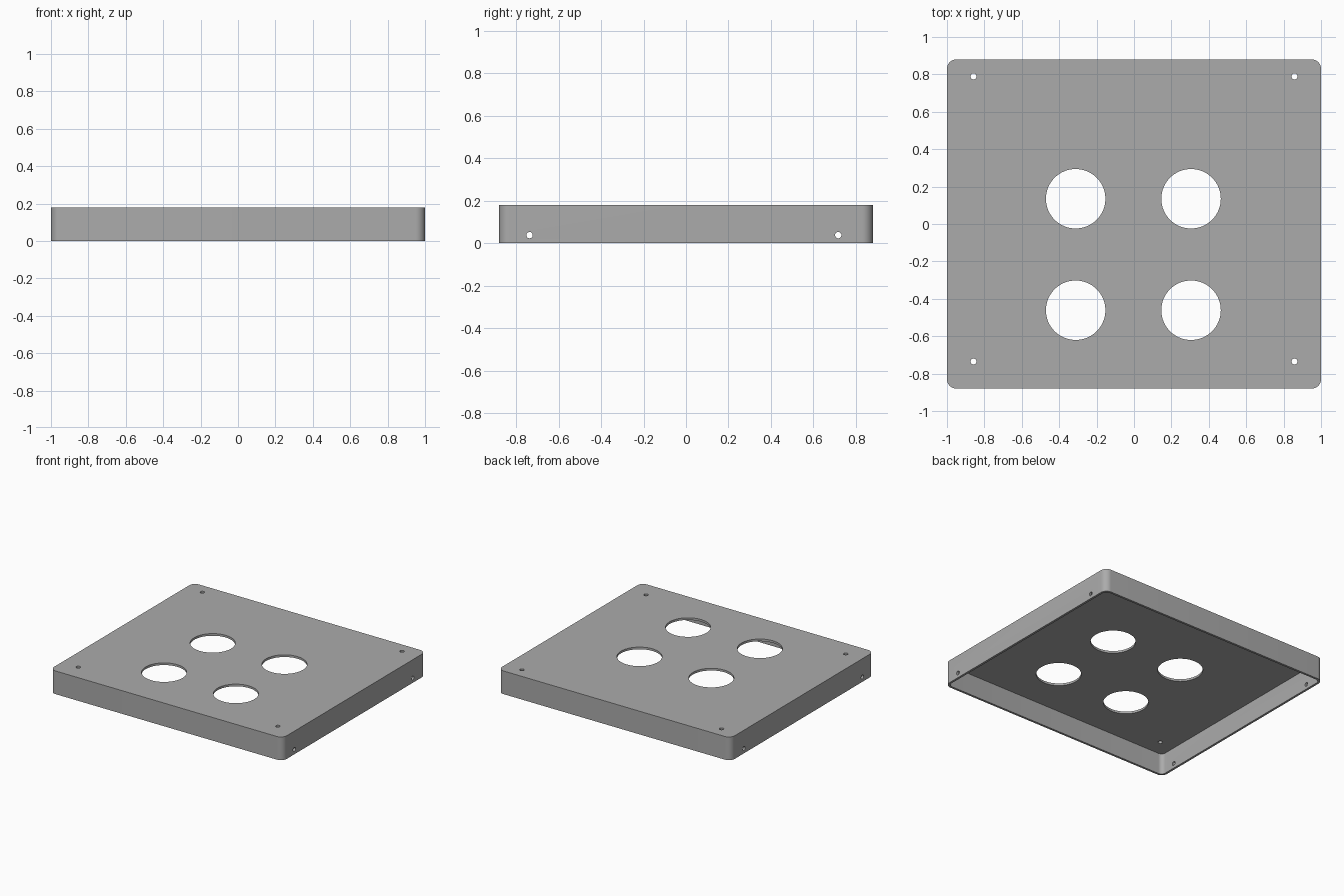
import bpy, bmesh, math
from mathutils import Matrix

cube = bpy.data.objects.get("Cube")
if cube:
    bpy.data.objects.remove(cube, do_unlink=True)

HALF_X, HALF_Y, HEIGHT = 1.0, 0.88, 0.18
WALL, CORNER = 0.017, 0.05

grey = bpy.data.materials.new("plain_grey")
grey.use_nodes = True
colour = (0.41, 0.41, 0.41, 1)
grey.diffuse_color = colour
grey.node_tree.nodes["Principled BSDF"].inputs["Base Color"].default_value = colour


def make_object(name, bm):
    bmesh.ops.recalc_face_normals(bm, faces=bm.faces)
    mesh = bpy.data.meshes.new(name)
    bm.to_mesh(mesh)
    bm.free()
    mesh.materials.append(grey)
    obj = bpy.data.objects.new(name, mesh)
    bpy.context.collection.objects.link(obj)
    return obj


def rounded_block(name, hx, hy, radius, z0, z1, steps=10):
    """Upright block with rounded vertical corners."""
    bm = bmesh.new()
    ring = []
    for i, (sx, sy) in enumerate([(1, 1), (-1, 1), (-1, -1), (1, -1)]):
        for k in range(steps + 1):
            a = math.pi / 2 * (i + k / steps)
            ring.append(bm.verts.new((sx * (hx - radius) + radius * math.cos(a),
                                      sy * (hy - radius) + radius * math.sin(a), z0)))
    base = bm.faces.new(ring)
    top = bmesh.ops.extrude_face_region(bm, geom=[base])["geom"]
    verts = [g for g in top if isinstance(g, bmesh.types.BMVert)]
    bmesh.ops.translate(bm, verts=verts, vec=(0, 0, z1 - z0))
    return make_object(name, bm)


def drills(name, centres, radius, depth, segments, axis="Z"):
    """Round cutters, all along one axis."""
    bm = bmesh.new()
    turn = Matrix.Rotation(math.pi / 2, 4, "Y") if axis == "X" else Matrix()
    for c in centres:
        bmesh.ops.create_cone(bm, cap_ends=True, segments=segments, radius1=radius,
                              radius2=radius, depth=depth,
                              matrix=Matrix.Translation(c) @ turn)
    return make_object(name, bm)


# Open-bottomed cover and everything cut out of it
cover = rounded_block("cover", HALF_X, HALF_Y, CORNER, 0, HEIGHT)
cutters = [
    rounded_block("hollow", HALF_X - WALL, HALF_Y - WALL, CORNER - WALL, -0.1, HEIGHT - WALL),
    drills("large_openings", [(x, y, HEIGHT) for x in (-0.312, 0.305) for y in (-0.461, 0.135)],
           0.159, 0.1, 64),
    drills("top_screw_holes", [(x, y, HEIGHT) for x in (-0.858, 0.858) for y in (-0.735, 0.789)],
           0.016, 0.1, 24),
    drills("side_screw_holes", [(x, y, 0.038) for x in (-HALF_X, HALF_X) for y in (-0.737, 0.717)],
           0.015, 0.1, 24, "X"),
]
for cutter in cutters:
    mod = cover.modifiers.new(cutter.name, "BOOLEAN")
    mod.operation, mod.solver, mod.object = "DIFFERENCE", "EXACT", cutter

# Bake the cuts and discard the cutters
bpy.context.view_layer.update()
shell = bpy.data.meshes.new_from_object(cover.evaluated_get(bpy.context.evaluated_depsgraph_get()))
cover.modifiers.clear()
cover.data = shell
for cutter in cutters:
    bpy.data.objects.remove(cutter, do_unlink=True)

# Smooth round corners and bores, sharp edges elsewhere
bpy.ops.object.select_all(action="DESELECT")
bpy.context.view_layer.objects.active = cover
cover.select_set(True)
bpy.ops.object.shade_smooth_by_angle(angle=math.radians(30))
